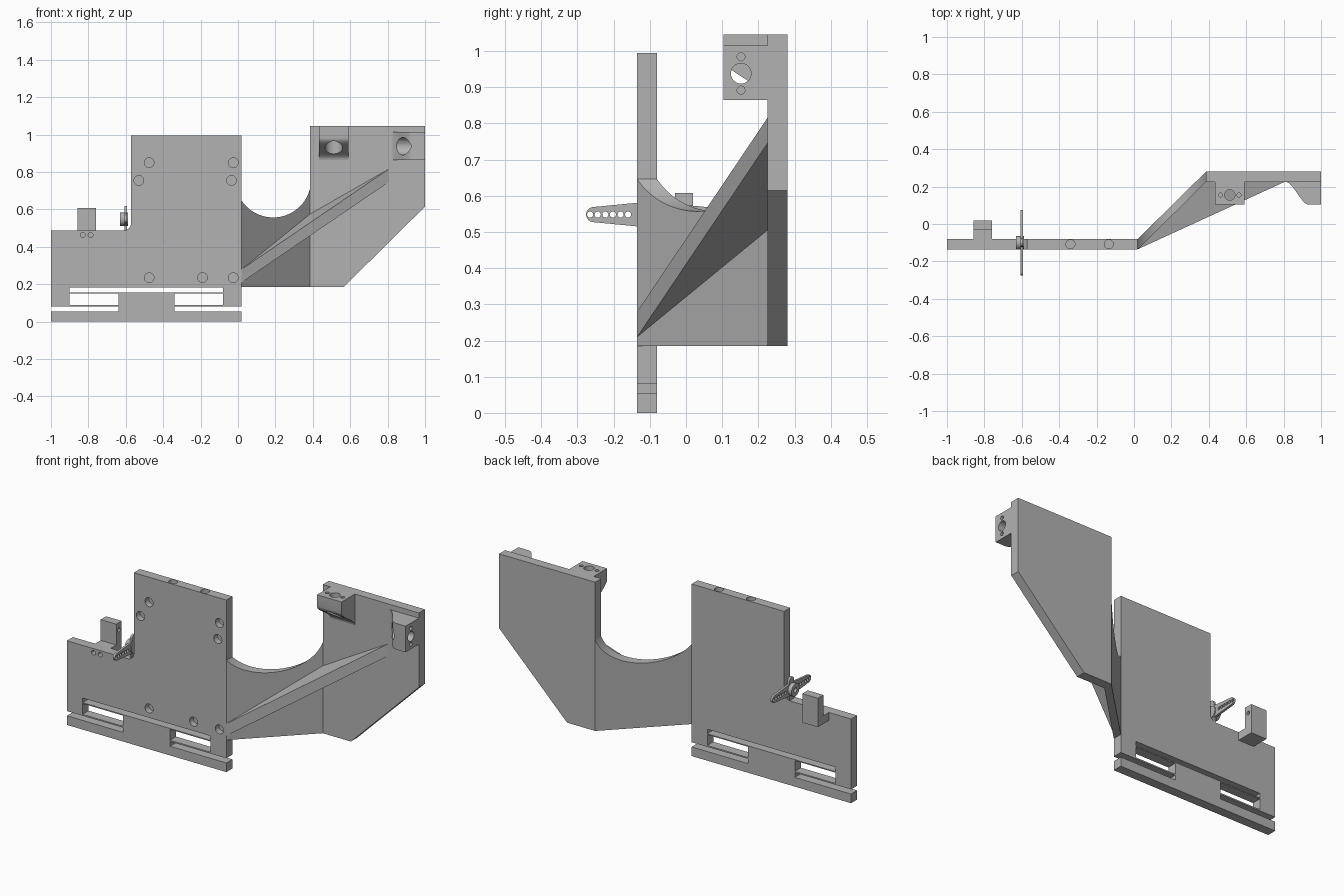
import bpy, bmesh, math
from mathutils import Vector

if "Cube" in bpy.data.objects:
    bpy.data.objects.remove(bpy.data.objects["Cube"])

grey = bpy.data.materials.new("plain_grey")
grey.use_nodes = True
grey.diffuse_color = (0.45, 0.45, 0.45, 1)
grey.node_tree.nodes["Principled BSDF"].inputs["Base Color"].default_value = (0.45, 0.45, 0.45, 1)


def solid(name, lower, upper):
    """Closed solid between two matching outlines."""
    bm = bmesh.new()
    a = [bm.verts.new(p) for p in lower]
    b = [bm.verts.new(p) for p in upper]
    bm.faces.new(a)
    bm.faces.new(b)
    n = len(a)
    for i in range(n):
        j = (i + 1) % n
        bm.faces.new((a[i], a[j], b[j], b[i]))
    bmesh.ops.recalc_face_normals(bm, faces=bm.faces)
    mesh = bpy.data.meshes.new(name)
    bm.to_mesh(mesh)
    bm.free()
    mesh.materials.append(grey)
    obj = bpy.data.objects.new(name, mesh)
    bpy.context.collection.objects.link(obj)
    return obj


def prism(name, outline, axis, lo, hi):
    """Extrude a 2D outline along x, y or z."""
    place = {"x": lambda p, t: (t, p[0], p[1]),
             "y": lambda p, t: (p[0], t, p[1]),
             "z": lambda p, t: (p[0], p[1], t)}[axis]
    return solid(name, [place(p, lo) for p in outline], [place(p, hi) for p in outline])


def arc(cx, cy, r, start, end, n=24):
    angles = [math.radians(start + (end - start) * i / n) for i in range(n + 1)]
    return [(cx + r * math.cos(t), cy + r * math.sin(t)) for t in angles]


def rect(x0, x1, y0, y1):
    return [(x0, y0), (x1, y0), (x1, y1), (x0, y1)]


def combine(obj, tool, operation="DIFFERENCE"):
    tool.hide_render = True
    mod = obj.modifiers.new("combine", "BOOLEAN")
    mod.operation, mod.solver, mod.object = operation, "EXACT", tool
    bpy.context.view_layer.objects.active = obj
    bpy.ops.object.modifier_apply(modifier=mod.name)
    bpy.data.objects.remove(tool)


def cut(obj, outline, axis, lo, hi):
    combine(obj, prism("cutter", outline, axis, lo, hi))


def drill(obj, cx, cy, r, axis, lo, hi):
    cut(obj, arc(cx, cy, r, 0, 360)[:-1], axis, lo, hi)


def smooth(obj):
    bpy.ops.object.select_all(action="DESELECT")
    obj.select_set(True)
    bpy.context.view_layer.objects.active = obj
    bpy.ops.object.shade_smooth_by_angle(angle=math.radians(30))


FRONT, BACK = -0.135, -0.08     # left-hand plate depth
INNER, REAR = 0.225, 0.28       # right-hand panel depth
FOLD, EDGE = 0.385, 0.02        # ends of the slanted wall

# Stepped front plate with rounded inside corner
plate = prism("front_plate",
              [(-1, 0), (EDGE, 0), (EDGE, 0.995), (-0.572, 0.995)]
              + arc(-0.612, 0.527, 0.04, 0, -90, 8) + [(-1, 0.487)],
              "y", FRONT, BACK)

# Flexure slots along the bottom
slots = [(-0.9, -0.08, 0.156, 0.182)]
for x0, x1, outer0, outer1 in ((-0.9, -0.64, -1.1, -0.64), (-0.34, -0.08, -0.34, 0.1)):
    slots += [(x0, x1, 0.088, 0.15), (outer0, outer1, 0.053, 0.08)]
for s in slots:
    cut(plate, rect(*s), "y", FRONT - 0.1, BACK + 0.1)

# Blind screw holes in the face and top edge
for x, z in ((-0.475, 0.85), (-0.53, 0.755), (-0.025, 0.85), (-0.035, 0.755),
             (-0.475, 0.235), (-0.19, 0.235), (-0.025, 0.235)):
    drill(plate, x, z, 0.026, "y", FRONT - 0.05, FRONT + 0.035)
for x in (-0.34, -0.135):
    drill(plate, x, -0.108, 0.024, "z", 0.95, 1.1)
for x in (-0.83, -0.788):
    drill(plate, x, 0.463, 0.013, "y", FRONT - 0.05, BACK - 0.01)
smooth(plate)

# L-shaped stop block behind the plate
stop = prism("stop_block",
             [(BACK, 0.44), (0.02, 0.44), (0.02, 0.607), (-0.03, 0.607),
              (-0.03, 0.487), (BACK, 0.487)], "x", -0.858, -0.758)
drill(stop, -0.005, 0.565, 0.011, "x", -0.8, -0.7)
smooth(stop)

# Cross-shaped lever arm with a round hub
cy, cz = -0.1, 0.548
horn = prism("lever_arm",
             arc(cy + 0.155, cz, 0.021, -80, 80, 12) + [(cy, cz + 0.036)]
             + arc(cy - 0.155, cz, 0.021, 100, 260, 12) + [(cy, cz - 0.036)],
             "x", -0.607, -0.594)
cross = prism("cross_arm",
              arc(cy, cz + 0.05, 0.02, 0, 180, 12) + [(cy - 0.028, cz)]
              + arc(cy, cz - 0.05, 0.02, 180, 360, 12) + [(cy + 0.028, cz)],
              "x", -0.607, -0.594)
combine(horn, cross, "UNION")
combine(horn, prism("hub", arc(cy, cz, 0.036, 0, 360)[:-1], "x", -0.63, -0.588), "UNION")
for side in (-1, 1):
    for i in range(6):
        drill(horn, cy + side * (0.06 + 0.021 * i), cz, 0.0085, "x", -0.7, -0.5)
drill(horn, cy, cz, 0.013, "x", -0.65, -0.61)
smooth(horn)

# Slanted wall with a round cut-out
wall = prism("slanted_wall", [(EDGE, FRONT), (FOLD, INNER), (FOLD, REAR), (EDGE, BACK)],
             "z", 0.185, 1.045)
cut(wall, [(-0.015, 1.2)] + arc(0.188, 0.76, 0.203, 180, 360, 48) + [(0.391, 1.2)],
    "y", -0.5, 0.5)
smooth(wall)

# Rear panel with a chamfered lower corner
panel = prism("rear_panel", [(FOLD, 0.185), (0.565, 0.185), (1, 0.615), (1, 1.045), (FOLD, 1.045)],
              "y", INNER, REAR)

# Tilted triangular web bracing wall and panel
web = [Vector(p) for p in ((EDGE, FRONT, 0.21), (0.805, INNER, 0.745), (FOLD, INNER, 0.505))]
solid("brace_web", web, [p + Vector((0, 0, 0.07)) for p in web])


def ramp(end, inward):
    """Outline from a flat boss face, sweeping down to the panel."""
    steps = [i / 16 for i in range(17)]
    curve = [(end - 0.065 - inward * t, 0.103 + (INNER - 0.103) * t * t * (3 - 2 * t))
             for t in steps]
    return [(end, INNER + 0.01), (end, 0.103)] + curve + [(end - 0.065 - inward, INNER + 0.01)]


# Upper boss, drilled downward
top_boss = prism("top_boss", [(y, z) for z, y in ramp(1.045, 0.115)], "x", 0.433, 0.59)
drill(top_boss, 0.512, 0.155, 0.028, "z", 0.8, 1.1)
drill(top_boss, 0.512, 0.155, 0.047, "z", 0.8, 0.985)

# Side boss, drilled sideways
side_boss = prism("side_boss", ramp(1.0, 0.125), "z", 0.864, 1.015)
drill(side_boss, 0.152, 0.938, 0.028, "x", 0.7, 1.1)
drill(side_boss, 0.152, 0.938, 0.047, "x", 0.7, 0.94)

# Pilot holes either side of each bore
for side in (-1, 1):
    drill(top_boss, 0.512 + side * 0.05, 0.155, 0.011, "z", 1.01, 1.1)
    drill(side_boss, 0.152, 0.938 + side * 0.046, 0.011, "x", 0.965, 1.1)
smooth(top_boss)
smooth(side_boss)
